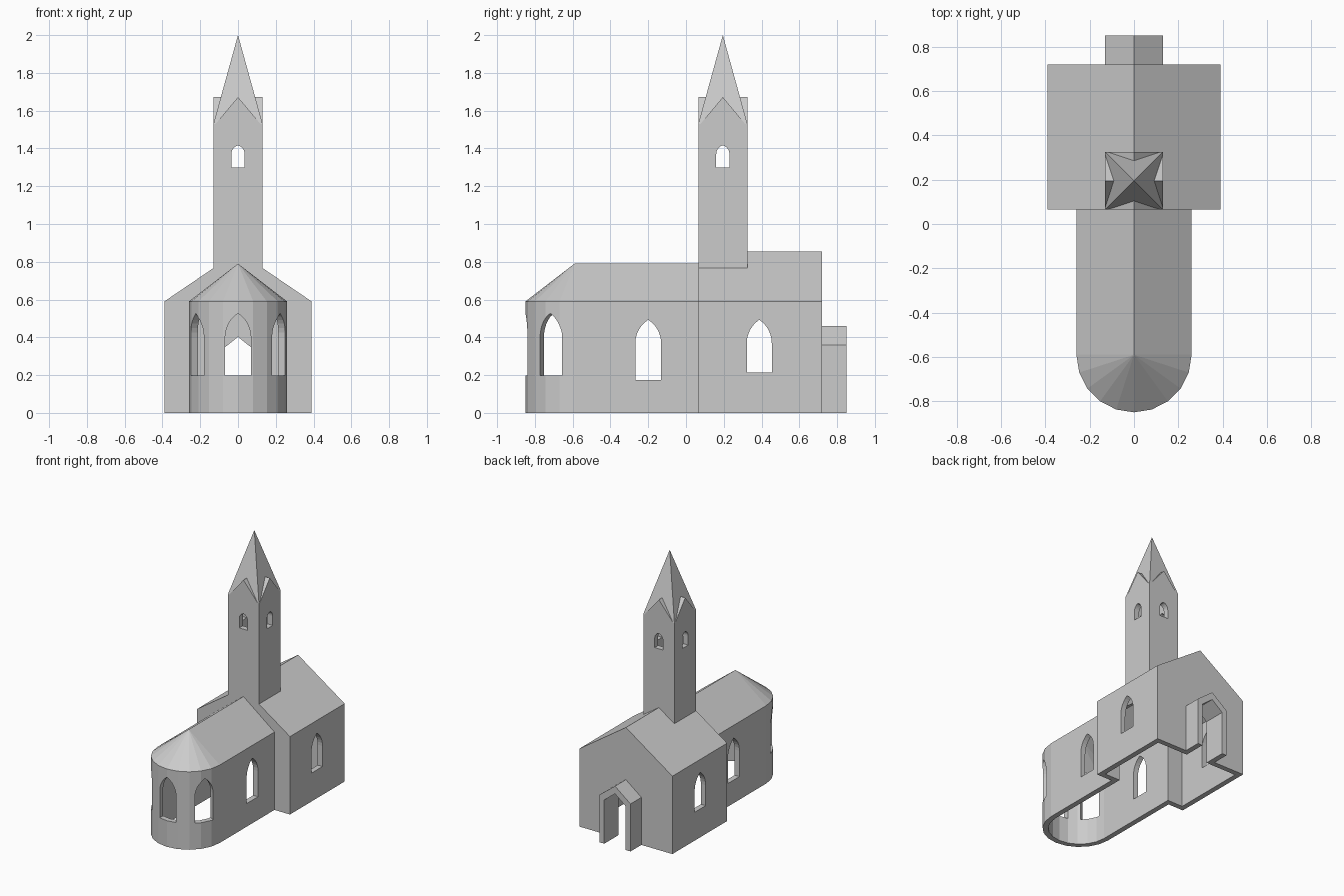
import bpy, bmesh
from math import sin, cos, asin, radians

if "Cube" in bpy.data.objects:
    bpy.data.objects.remove(bpy.data.objects["Cube"])


def hull(name, pts):
    """Convex solid around the given points."""
    bm = bmesh.new()
    for p in pts:
        bm.verts.new(p)
    bmesh.ops.convex_hull(bm, input=bm.verts)
    bmesh.ops.dissolve_limit(bm, angle_limit=0.01, verts=bm.verts, edges=bm.edges)
    bmesh.ops.recalc_face_normals(bm, faces=bm.faces)
    me = bpy.data.meshes.new(name)
    bm.to_mesh(me)
    bm.free()
    ob = bpy.data.objects.new(name, me)
    bpy.context.collection.objects.link(ob)
    return ob


def gabled(name, w, y0, y1, eave, ridge, z0=0.0):
    """House-shaped block with its ridge along y."""
    return hull(name, [(x, y, z) for y in (y0, y1)
                       for x, z in ((-w, z0), (w, z0), (-w, eave), (w, eave), (0, ridge))])


def nave_solid(name, r, y1, eave, ridge, z0=0.0):
    """Gabled nave ending in a ten-sided half-round apse."""
    cy = -0.59
    pts = [(0, cy, ridge), (0, y1, ridge)]
    for z in (z0, eave):
        pts += [(-r, y1, z), (r, y1, z)]
        pts += [(r * cos(radians(a)), cy - r * sin(radians(a)), z) for a in range(0, 181, 18)]
    return hull(name, pts)


def block(name, w, cy, z0, z1):
    return hull(name, [(x, cy + y, z) for x in (-w, w) for y in (-w, w) for z in (z0, z1)])


def pyramid(name, w, cy, z0, z1):
    return hull(name, [(x, cy + y, z0) for x in (-w, w) for y in (-w, w)] + [(0, cy, z1)])


def window(cx, cy, angle, depth, w, z0, spring, top):
    """Pointed-arch cutter facing along the given angle."""
    h = top - spring
    R = (w * w + h * h) / (2 * w)
    prof = [(-w, z0), (w, z0)]
    for i in range(7):
        a = asin(h / R) * i / 6
        u = w - R + R * cos(a)
        prof += [(u, spring + R * sin(a)), (-u, spring + R * sin(a))]
    n = (cos(radians(angle)), sin(radians(angle)))
    return hull("window_cutter", [(cx + n[0] * d - n[1] * u, cy + n[1] * d + n[0] * u, z)
                                  for d in (-depth, depth) for u, z in prof])


def combine(base, adds, cuts):
    """Join the added solids, cut the others, and bake the result."""
    for op, obs in (("UNION", adds), ("DIFFERENCE", cuts)):
        for o in obs:
            m = base.modifiers.new(op, 'BOOLEAN')
            m.operation, m.solver, m.object = op, 'EXACT', o
            o.hide_render = True
    dg = bpy.context.evaluated_depsgraph_get()
    me = bpy.data.meshes.new_from_object(base.evaluated_get(dg))
    base.modifiers.clear()
    base.data = me
    for o in adds + cuts:
        bpy.data.objects.remove(o)


TY = 0.195  # tower centre

# Outer masses: hall, nave with apse, tower, porch
hall = gabled("church_walls", 0.39, 0.065, 0.72, 0.59, 0.855)
masses = [
    nave_solid("nave", 0.26, 0.085, 0.59, 0.79),
    block("tower", 0.13, TY, 0.62, 1.53),
    gabled("porch", 0.13, 0.70, 0.85, 0.36, 0.46),
]

# Inner hollows, open at the ground
hollows = [
    gabled("hall_hollow", 0.35, 0.106, 0.68, 0.569, 0.807, -0.1),
    nave_solid("nave_hollow", 0.22, 0.15, 0.57, 0.74, -0.1),
    block("tower_hollow", 0.088, TY, 0.65, 1.6),
    gabled("porch_hollow", 0.09, 0.62, 0.95, 0.331, 0.402, -0.1),
]

# Windows of nave, hall, apse and tower
windows = [
    window(0, -0.20, 0, 0.5, 0.068, 0.175, 0.37, 0.493),
    window(0, 0.388, 0, 0.6, 0.066, 0.215, 0.37, 0.493),
]
for a in (-30, -90, -150):
    windows.append(window(0.25 * cos(radians(a)), -0.59 + 0.25 * sin(radians(a)), a,
                          0.08, 0.068, 0.198, 0.40, 0.527))
for a in (0, 90):
    windows.append(window(0, TY, a, 0.25, 0.035, 1.30, 1.37, 1.417))
combine(hall, masses, hollows + windows)

# Spire with four small gables
spire = pyramid("spire", 0.13, TY, 1.53, 2.0)
gable_y = gabled("gable_y", 0.118, TY - 0.13, TY + 0.13, 1.531, 1.672, 1.53)
gable_x = hull("gable_x", [(x, TY + y, z) for x in (-0.13, 0.13)
                           for y, z in ((-0.118, 1.53), (0.118, 1.53), (0, 1.672))])
combine(spire, [gable_y, gable_x], [pyramid("spire_hollow", 0.095, TY, 1.52, 1.86)])
